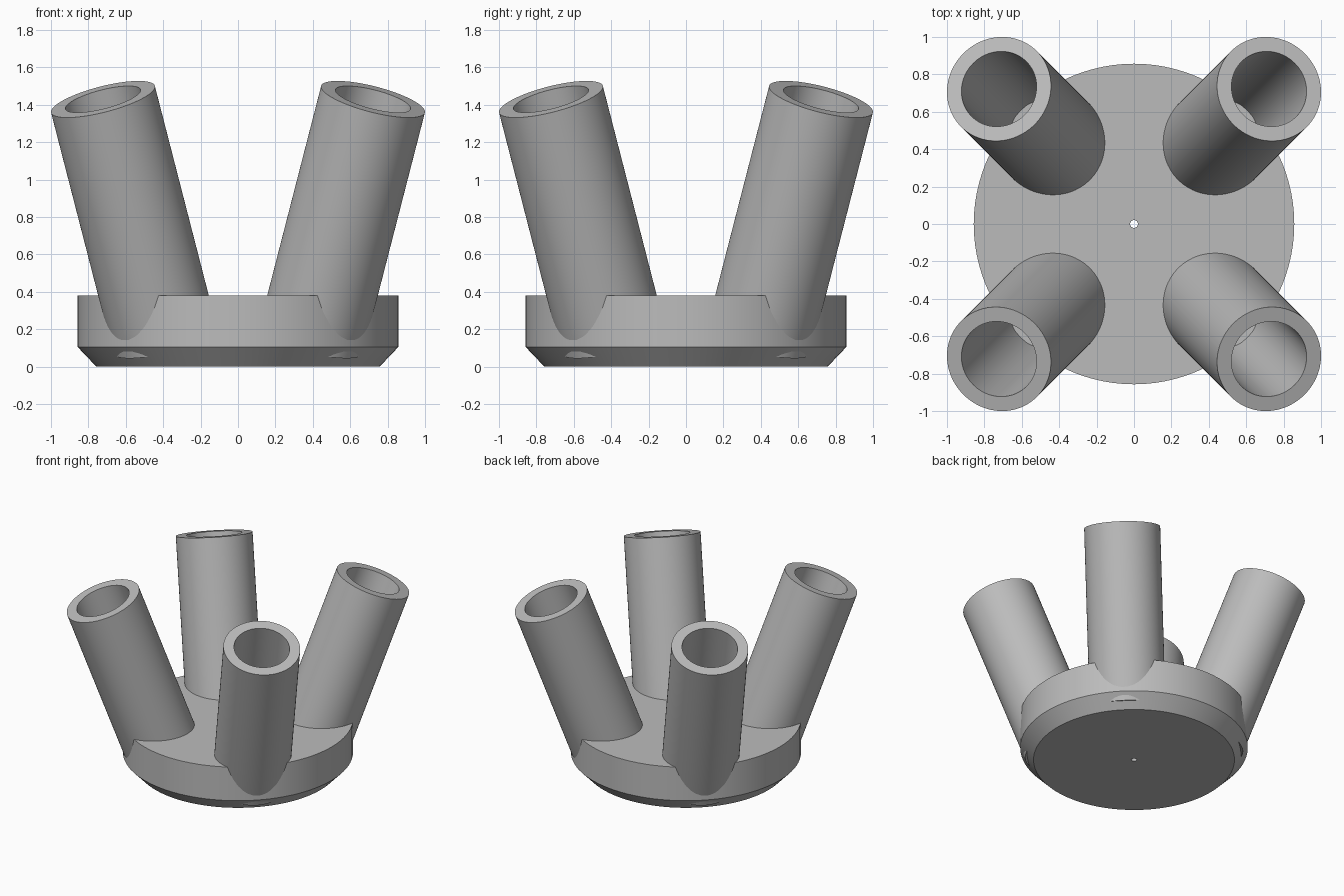
import bpy
import bmesh
import math
from mathutils import Matrix, Vector

if "Cube" in bpy.data.objects:
    bpy.data.objects.remove(bpy.data.objects["Cube"], do_unlink=True)

# Single grey material
GREY = (0.5, 0.5, 0.5, 1.0)
grey = bpy.data.materials.new("plain grey")
grey.use_nodes = True
grey.diffuse_color = GREY
grey.node_tree.nodes["Principled BSDF"].inputs["Base Color"].default_value = GREY


def lathe(name, profile, steps=96):
    """Revolve a closed (radius, height) profile around z."""
    bm = bmesh.new()
    verts = [bm.verts.new((r, 0, z)) for r, z in profile]
    edges = [bm.edges.new((a, b)) for a, b in zip(verts, verts[1:] + verts[:1])]
    bmesh.ops.spin(bm, geom=verts + edges, axis=(0, 0, 1), cent=(0, 0, 0),
                   angle=math.tau, steps=steps, use_merge=True)
    bmesh.ops.remove_doubles(bm, verts=bm.verts, dist=0.0001)
    bmesh.ops.recalc_face_normals(bm, faces=bm.faces)
    mesh = bpy.data.meshes.new(name)
    bm.to_mesh(mesh)
    bm.free()
    mesh.materials.append(grey)
    obj = bpy.data.objects.new(name, mesh)
    bpy.context.collection.objects.link(obj)
    bpy.ops.object.select_all(action="DESELECT")
    obj.select_set(True)
    bpy.context.view_layer.objects.active = obj
    bpy.ops.object.shade_smooth_by_angle(angle=math.radians(30))
    return obj


# Round base with chamfered underside and a pin hole
HOLE, RIM, FOOT = 0.021, 0.857, 0.757
lathe("base", [(HOLE, 0), (FOOT, 0), (RIM, 0.105), (RIM, 0.38), (HOLE, 0.38)])

# Four hollow tubes leaning outward along the diagonals
OUTER, BORE, TILT = 0.2865, 0.207, math.radians(20)
TOP_RADIUS, TOP_Z, LENGTH = 1.021, 1.43, 1.37
corners = ["back_left", "back_right", "front_right", "front_left"]
for i, corner in enumerate(corners):
    tube = lathe(corner + "_tube",
                 [(BORE, -LENGTH), (OUTER, -LENGTH), (OUTER, 0), (BORE, 0)])
    tube.matrix_world = (Matrix.Rotation(math.radians(45 + 90 * i), 4, "Z")
                         @ Matrix.Translation(Vector((TOP_RADIUS, 0, TOP_Z)))
                         @ Matrix.Rotation(TILT, 4, "Y"))
